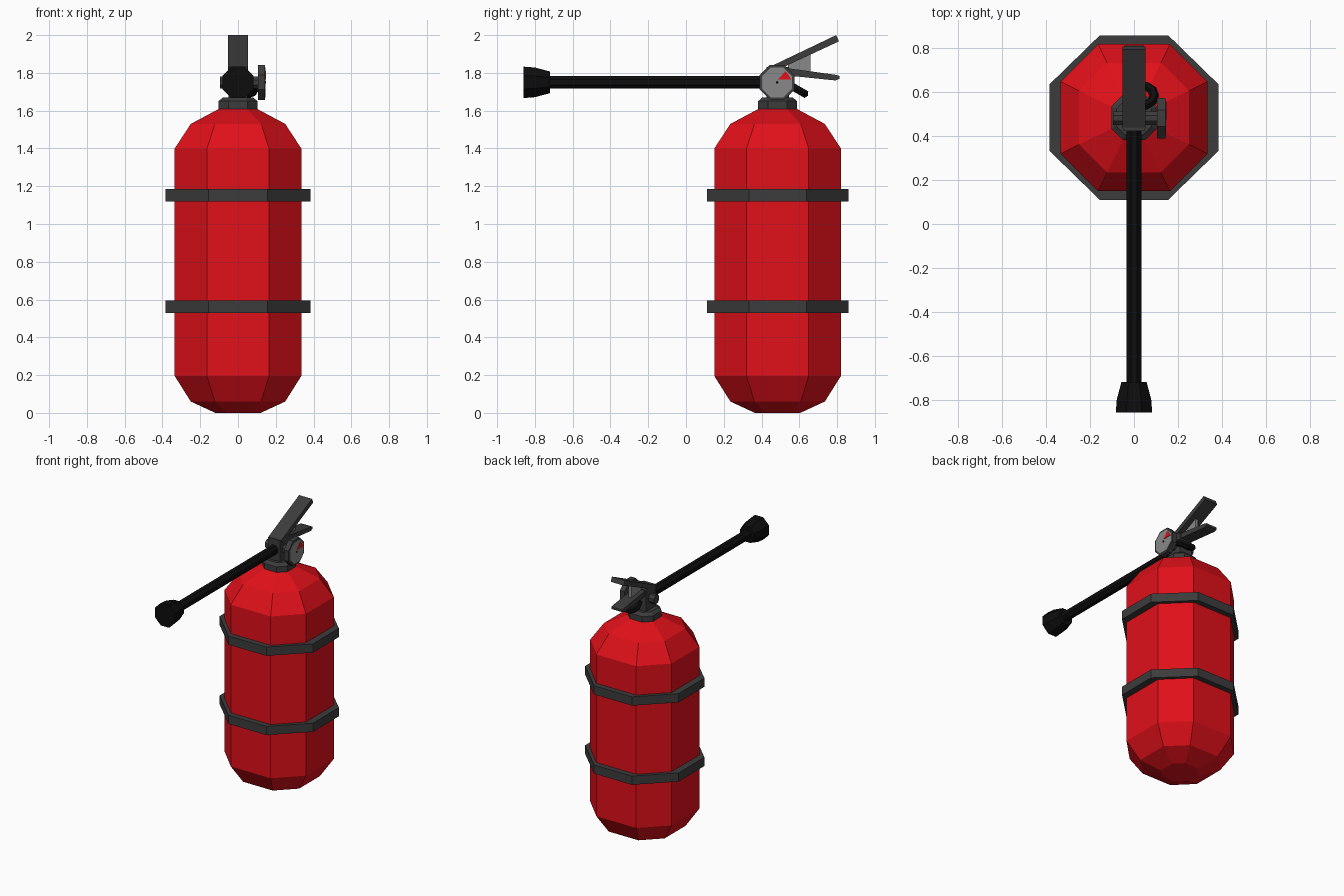
import bpy, bmesh
from math import sin, cos, pi, radians
from mathutils import Matrix, Vector

if "Cube" in bpy.data.objects:
    bpy.data.objects.remove(bpy.data.objects["Cube"])

CY = 0.485  # tank axis

def material(name, r, g, b):
    m = bpy.data.materials.new(name)
    m.diffuse_color = (r, g, b, 1)
    m.use_nodes = True
    m.node_tree.nodes["Principled BSDF"].inputs["Base Color"].default_value = m.diffuse_color
    return m

RED = material("red", 0.75, 0.005, 0.01)
DARK = material("dark_grey", 0.045, 0.045, 0.045)
BLACK = material("black", 0.004, 0.004, 0.004)
FACE = material("gauge_grey", 0.25, 0.25, 0.25)

def build(name, rings, mat, matrix=Matrix(), caps=True, loop=False):
    """Skin a stack of equal-length point rings."""
    bm = bmesh.new()
    rows = [[bm.verts.new(matrix @ Vector(p)) for p in r] for r in rings]
    n = len(rows[0])
    pairs = list(zip(rows, rows[1:])) + ([(rows[-1], rows[0])] if loop else [])
    for a, b in pairs:
        for i in range(n):
            j = (i + 1) % n
            bm.faces.new((a[i], a[j], b[j], b[i]))
    if caps and not loop:
        bm.faces.new(rows[0][::-1])
        bm.faces.new(rows[-1])
    bmesh.ops.recalc_face_normals(bm, faces=bm.faces)
    me = bpy.data.meshes.new(name)
    bm.to_mesh(me)
    bm.free()
    me.materials.append(mat)
    ob = bpy.data.objects.new(name, me)
    bpy.context.collection.objects.link(ob)
    return ob

def oct_ring(sx, z, sy=None, k=0.49):
    """Eight-sided ring with wide front, back and side facets."""
    sy = sy or sx
    pts = [(1, -k), (1, k), (k, 1), (-k, 1), (-1, k), (-1, -k), (-k, -1), (k, -1)]
    return [(x * sx, CY + y * sy, z) for x, y in pts]

def tube(name, profile, mat, matrix, sides=8):
    """Lathe (radius, height) pairs about local z."""
    rings = [[(r * cos(2 * pi * (i + .5) / sides), r * sin(2 * pi * (i + .5) / sides), h)
              for i in range(sides)] for r, h in profile]
    return build(name, rings, mat, matrix)

def plate(name, yz, half, mat):
    """Side profile extruded across x."""
    return build(name, [[(x, y, z) for y, z in yz] for x in (-half, half)], mat)

# Tank
build("tank", [oct_ring(s, z) for s, z in
      [(0.12, 0), (0.25, 0.06), (0.335, 0.195), (0.335, 1.40), (0.25, 1.53), (0.10, 1.61)]], RED)

# Straps
for name, z in (("lower_strap", 0.53), ("upper_strap", 1.12)):
    t = z + 0.065
    build(name, [oct_ring(0.325, z), oct_ring(0.385, z, 0.375, 0.405),
                 oct_ring(0.385, t, 0.375, 0.405), oct_ring(0.325, t)], DARK, loop=True)

# Neck collar and valve block
build("neck_collar", [oct_ring(s, z) for s, z in
      [(0.103, 1.60), (0.103, 1.65), (0.08, 1.67)]], DARK)
plate("valve_block", [(0.425, 1.66), (0.545, 1.66), (0.545, 1.83), (0.425, 1.83)], 0.05, DARK)

# Side knob and gauge, lathed along x
along_x = Matrix.Translation((0, CY - 0.003, 1.75)) @ Matrix.Rotation(pi / 2, 4, 'Y')
tube("side_stem", [(0.034, -0.095), (0.034, 0.11)], DARK, along_x)
tube("gauge_case", [(0.1, 0.105), (0.1, 0.143)], DARK, along_x)
tube("gauge_face", [(0.086, 0.13), (0.086, 0.146)], FACE, along_x)
tube("gauge_pivot", [(0.007, 0.14), (0.007, 0.149)], BLACK, along_x)
build("gauge_needle", [[(x, 0.487, 1.765), (x, 0.558, 1.765), (x, 0.527, 1.81)]
                       for x in (0.14, 0.149)], RED)

# Squeeze lever, carrying handle and the web between them
plate("squeeze_lever", [(0.435, 1.828), (0.45, 1.80), (0.81, 1.967), (0.795, 2.0)], 0.053, DARK)
plate("carry_handle", [(0.50, 1.79), (0.79, 1.76), (0.813, 1.768), (0.813, 1.784), (0.79, 1.79),
                       (0.50, 1.83)], 0.045, DARK)
plate("lever_web", [(0.54, 1.80), (0.66, 1.80), (0.66, 1.90), (0.54, 1.845)], 0.012, FACE)

# Pull ring hanging behind the gauge
tilt = Matrix.Translation((0.04, 0.585, 1.715)) @ Matrix.Rotation(radians(-30), 4, 'X')
ring = [[((0.052 + 0.023 * cos(v * pi / 3)) * cos(u * pi / 5),
          (0.052 + 0.023 * cos(v * pi / 3)) * sin(u * pi / 5),
          0.023 * sin(v * pi / 3)) for v in range(6)] for u in range(10)]
build("pull_ring", ring, BLACK, tilt, loop=True)

# Hose and nozzle, lathed toward -y
along_y = Matrix.Translation((0, 0, 1.75)) @ Matrix.Rotation(pi / 2, 4, 'X')
tube("hose", [(0.036, -0.45), (0.036, 0.75)], BLACK, along_y)
tube("nozzle", [(0.062, 0.72), (0.085, 0.80), (0.09, 0.86)], BLACK, along_y)
